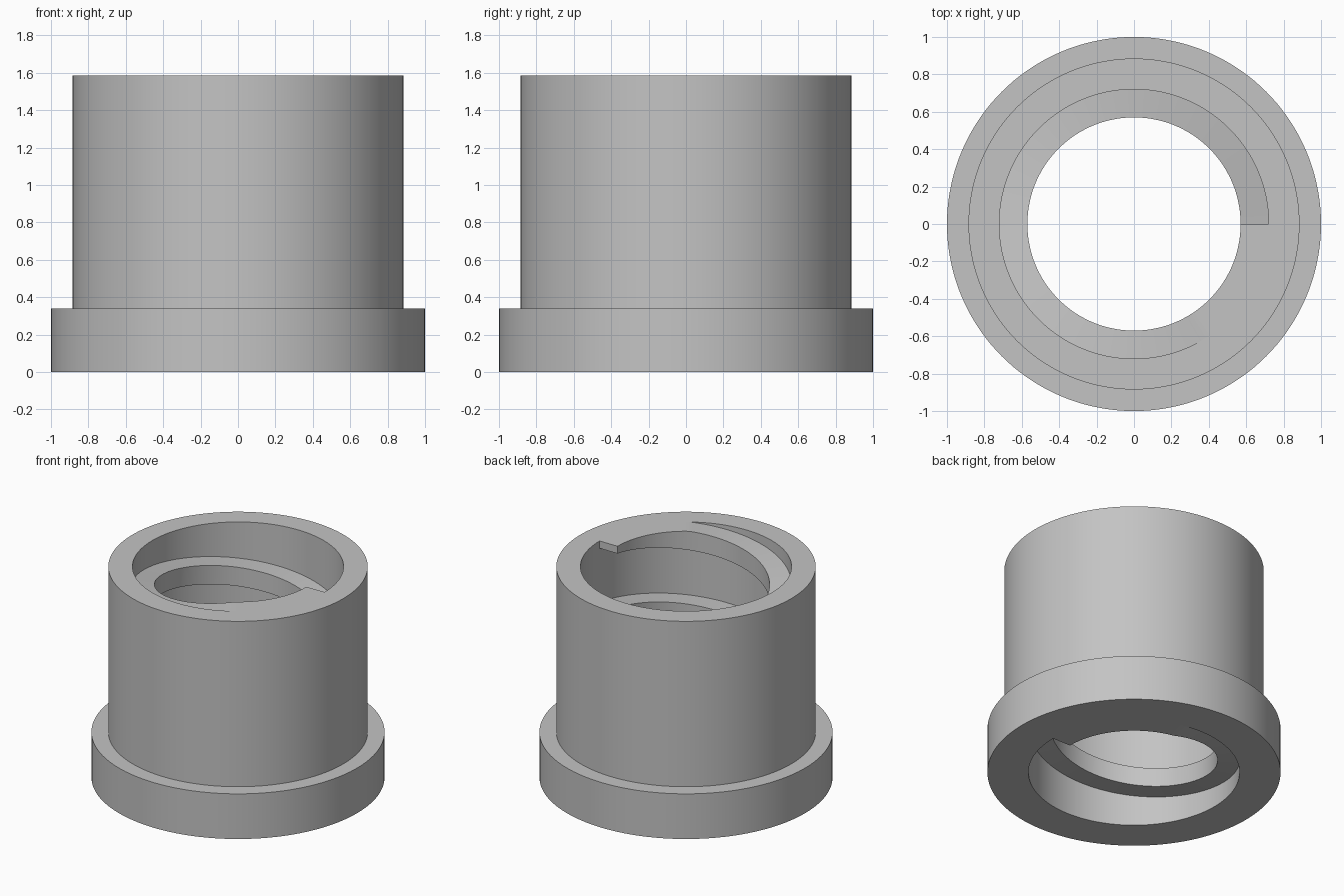
import bpy, bmesh, math

if "Cube" in bpy.data.objects:
    bpy.data.objects.remove(bpy.data.objects["Cube"], do_unlink=True)

SEGMENTS = 144
HEIGHT, FLANGE_HEIGHT = 1.585, 0.34
FLANGE_R, BODY_R, BORE_R, THREAD_R = 1.0, 0.885, 0.72, 0.57
PITCH, TURNS, THICKNESS, START_Z = 0.55, 3, 0.142, -0.12

grey = bpy.data.materials.new("plain grey")
grey.use_nodes = True
grey.diffuse_color = (0.55, 0.55, 0.55, 1)
grey.node_tree.nodes["Principled BSDF"].inputs["Base Color"].default_value = grey.diffuse_color


def point(radius, angle, z):
    return radius * math.cos(angle), radius * math.sin(angle), z


def finish(name, bm):
    bmesh.ops.dissolve_degenerate(bm, dist=1e-5, edges=bm.edges)
    mesh = bpy.data.meshes.new(name)
    bm.to_mesh(mesh)
    bm.free()
    mesh.materials.append(grey)
    obj = bpy.data.objects.new(name, mesh)
    bpy.context.collection.objects.link(obj)
    bpy.ops.object.select_all(action="DESELECT")
    obj.select_set(True)
    bpy.context.view_layer.objects.active = obj
    bpy.ops.object.shade_smooth_by_angle(angle=math.radians(20))


def bridge(bm, a, b, closed):
    count = len(a)
    for i in range(count if closed else count - 1):
        j = (i + 1) % count
        bm.faces.new((a[i], b[i], b[j], a[j]))


# Flanged sleeve: a closed profile turned around the z axis
profile = [(BORE_R, 0), (FLANGE_R, 0), (FLANGE_R, FLANGE_HEIGHT),
           (BODY_R, FLANGE_HEIGHT), (BODY_R, HEIGHT), (BORE_R, HEIGHT)]
bm = bmesh.new()
rings = [[bm.verts.new(point(r, math.tau * s / SEGMENTS, z)) for r, z in profile]
         for s in range(SEGMENTS)]
for s in range(SEGMENTS):
    bridge(bm, rings[s], rings[(s + 1) % SEGMENTS], True)
bmesh.ops.recalc_face_normals(bm, faces=bm.faces)
finish("flanged_sleeve", bm)

# Square internal thread: a rising section trimmed flush with both ends
bm = bmesh.new()
sections = []
for s in range(SEGMENTS * TURNS + 1):
    angle = math.tau * s / SEGMENTS
    low = START_Z + PITCH * s / SEGMENTS
    bottom, top = max(low, 0), min(low + THICKNESS, HEIGHT)
    sections.append([bm.verts.new(point(r, angle, z)) for r, z in
                     ((BORE_R, top), (THREAD_R, top), (THREAD_R, bottom), (BORE_R, bottom))])
for a, b in zip(sections, sections[1:]):
    bridge(bm, a, b, False)
bm.faces.new(sections[0])
bm.faces.new(reversed(sections[-1]))
bmesh.ops.recalc_face_normals(bm, faces=bm.faces)
# Make the thread's inner wall face the axis
bm.faces.ensure_lookup_table()
inner = bm.faces[1]
centre = inner.calc_center_median()
if inner.normal.x * centre.x + inner.normal.y * centre.y > 0:
    bmesh.ops.reverse_faces(bm, faces=bm.faces)
finish("internal_thread", bm)
